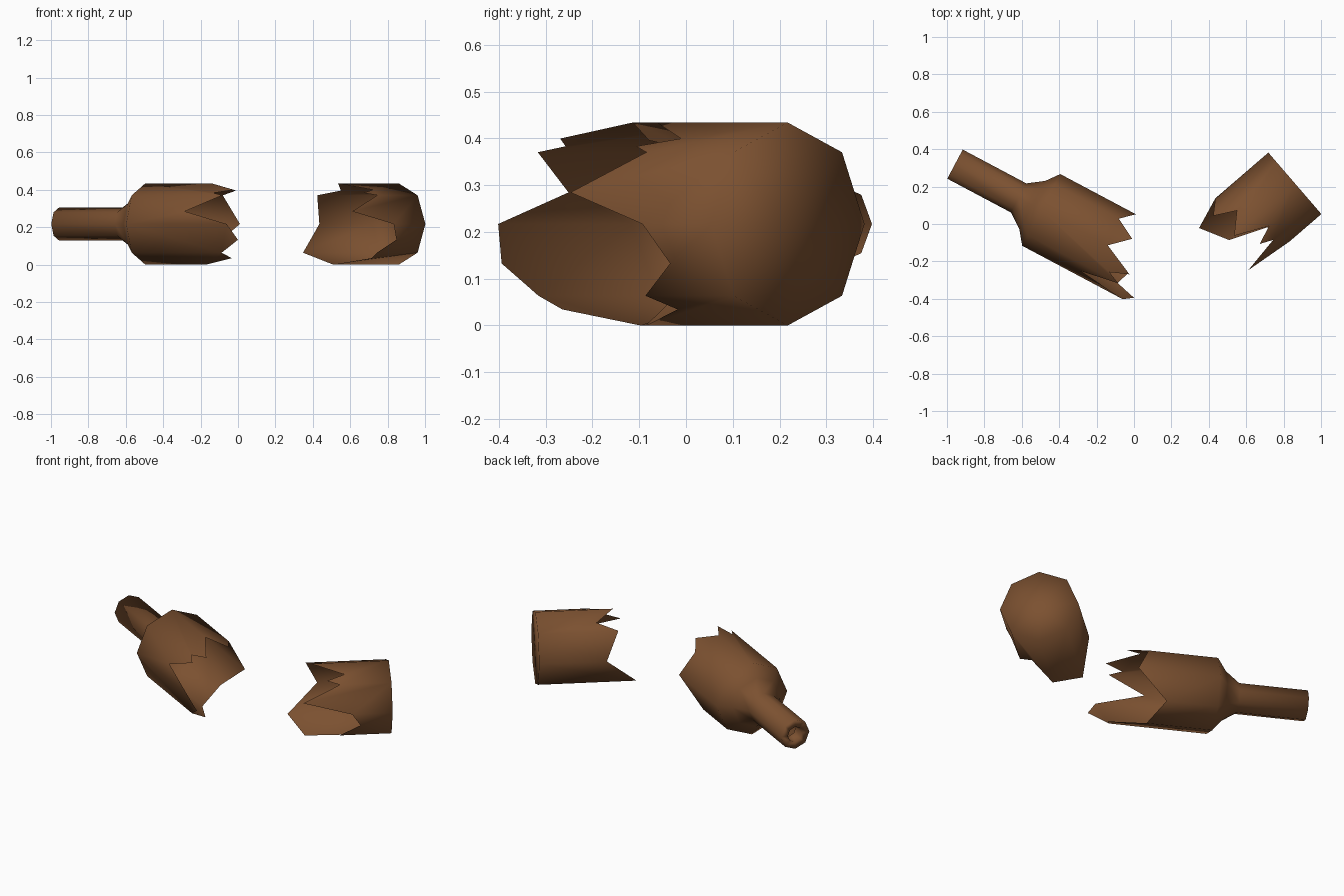
import bpy, bmesh, math
from mathutils import Vector

cube = bpy.data.objects.get("Cube")
if cube:
    bpy.data.objects.remove(cube)

SIDES = 8
RADIUS = 0.217
TOTAL = 1.354  # bottle length before it broke

# Break line: (position around the octagon in sides, distance from the mouth)
BREAK = [(0, .98), (1, .91), (1.4, 1.024), (2, .925), (2.54, 1.10), (2.8, 1.0),
         (3, 1.069), (3.56, .862), (4, 1.13), (4.55, 1.18), (5, 1.066),
         (5.46, 1.09), (6, .89), (7, .81)]

brown = bpy.data.materials.new("brown_glass")
brown.use_nodes = True
colour = (0.2, 0.082, 0.03, 1)
brown.diffuse_color = colour
brown.node_tree.nodes["Principled BSDF"].inputs["Base Color"].default_value = colour


def section(t, radius):
    """Point on the octagon outline, t counted in sides."""
    i = math.floor(t)
    a, b = (Vector((math.cos(k * math.tau / SIDES), math.sin(k * math.tau / SIDES)))
            for k in (i, i + 1))
    return a.lerp(b, t - i) * radius


def shell(name, origin, axis, across, profile, edge, closed):
    """Octagonal shell lying on its side, running from profile to a jagged edge."""
    origin, axis, across = Vector(origin), Vector(axis).normalized(), Vector(across).normalized()
    bm = bmesh.new()

    def vert(t, s, radius):
        p = section(t, radius)
        return bm.verts.new(origin + axis * s + across * p.x + Vector((0, 0, p.y)))

    rings = [[vert(t, s, r) for t in range(SIDES)] for s, r in profile]
    for low, high in zip(rings, rings[1:]):
        for i in range(SIDES):
            j = (i + 1) % SIDES
            bm.faces.new((low[i], low[j], high[j], high[i]))

    # Jagged wall: one polygon per side of the octagon
    tips = [(t, vert(t, s, RADIUS)) for t, s in edge]
    tips.append((SIDES, tips[0][1]))
    for i in range(SIDES):
        run = [v for t, v in tips if i <= t <= i + 1]
        bm.faces.new([rings[-1][(i + 1) % SIDES], rings[-1][i]] + run)

    # Flat end
    if closed:
        hub = bm.verts.new(origin)
        for i in range(SIDES):
            bm.faces.new((hub, rings[0][(i + 1) % SIDES], rings[0][i]))

    bmesh.ops.recalc_face_normals(bm, faces=bm.faces)
    for f in bm.faces:
        f.smooth = True
    mesh = bpy.data.meshes.new(name)
    bm.to_mesh(mesh)
    bm.free()
    mesh.materials.append(brown)
    obj = bpy.data.objects.new(name, mesh)
    bpy.context.collection.objects.link(obj)
    return obj


# Neck half: inner mouth, rim, neck, shoulder, broken body
shell("bottle_neck", (-.957, .32, RADIUS), (.883, -.469, 0), (.469, .883, 0),
      [(.08, .045), (0, .045), (0, .088), (.385, .088), (.468, .147), (.522, RADIUS)],
      BREAK, False)

# Base half: its broken edge mates with the neck half
shell("bottle_base", (.86, .2175, RADIUS), (-.757, -.653, 0), (-.653, .757, 0),
      [(0, RADIUS)], [(t, TOTAL - s) for t, s in BREAK], True)
